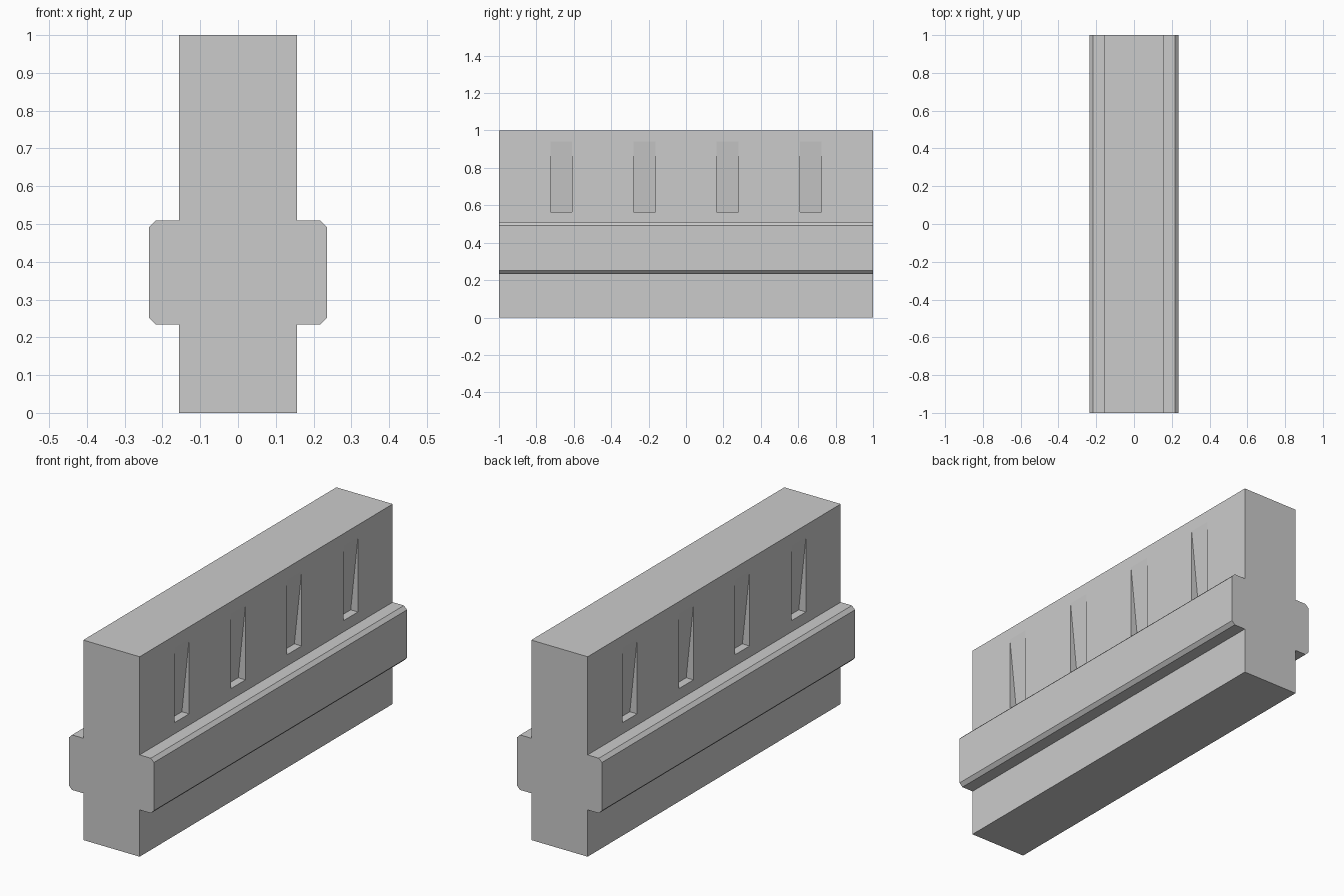
import bpy, bmesh

if "Cube" in bpy.data.objects:
    bpy.data.objects.remove(bpy.data.objects["Cube"])


def prism(name, pts, axis_pos, half):
    """Extrude an (x, z) profile along y, centred on axis_pos."""
    bm = bmesh.new()
    face = bm.faces.new([bm.verts.new((x, axis_pos - half, z)) for x, z in pts])
    ext = bmesh.ops.extrude_face_region(bm, geom=[face])
    moved = [v for v in ext["geom"] if isinstance(v, bmesh.types.BMVert)]
    bmesh.ops.translate(bm, verts=moved, vec=(0, 2 * half, 0))
    bmesh.ops.recalc_face_normals(bm, faces=bm.faces)
    me = bpy.data.meshes.new(name)
    bm.to_mesh(me)
    bm.free()
    ob = bpy.data.objects.new(name, me)
    bpy.context.collection.objects.link(ob)
    return ob


# Wall with chamfered rail: right half profile, mirrored to the left
W, F, C = 0.156, 0.235, 0.017
Z0, Z1 = 0.234, 0.509
half = [(W, 0), (W, Z0), (F - C, Z0), (F, Z0 + C),
        (F, Z1 - C), (F - C, Z1), (W, Z1), (W, 1)]
wall = prism("wall_block", half + [(-x, z) for x, z in reversed(half)], 0, 1)

# Wedge slots: deepest at the bottom, fading out at the top, on both sides
DEPTH, BOT, TOP, OUT = 0.04, 0.565, 0.94, 0.03
slope = DEPTH / (TOP - BOT)
for side in (1, -1):
    for y in (-0.667, -0.222, 0.222, 0.667):
        tri = [(side * (W - DEPTH), BOT), (side * (W + OUT), BOT),
               (side * (W + OUT), TOP + OUT / slope)]
        cutter = prism("slot_cutter", tri, y, 0.058)
        mod = wall.modifiers.new("slot", "BOOLEAN")
        mod.operation = "DIFFERENCE"
        mod.solver = "EXACT"
        mod.object = cutter
        cutter.hide_render = True
        cutter.hide_viewport = True

# Apply the cuts and drop the cutters
bpy.context.view_layer.update()
result = bpy.data.meshes.new_from_object(
    wall.evaluated_get(bpy.context.evaluated_depsgraph_get()))
wall.modifiers.clear()
wall.data = result
for ob in [o for o in bpy.data.objects if o.name.startswith("slot_cutter")]:
    bpy.data.objects.remove(ob)
